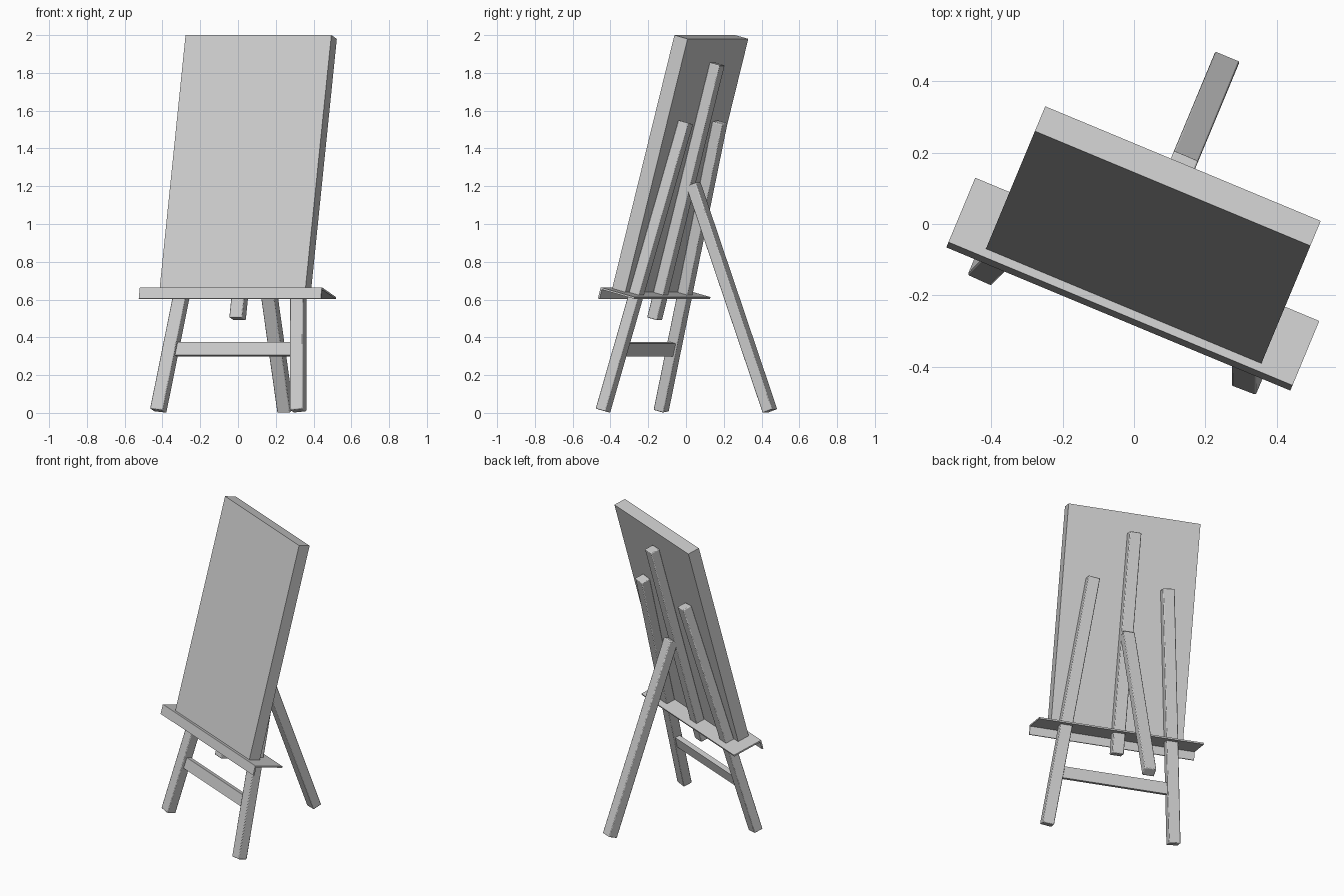
import bpy, bmesh
from math import radians, sin
from mathutils import Matrix, Vector

cube = bpy.data.objects.get("Cube")
if cube:
    bpy.data.objects.remove(cube, do_unlink=True)

grey = bpy.data.materials.new("light_grey")
grey.use_nodes = True
colour = (0.6, 0.6, 0.6, 1)
grey.diffuse_color = colour
grey.node_tree.nodes["Principled BSDF"].inputs["Base Color"].default_value = colour

# Frames: the turned stand, and the leaning plane of the board's back
TILT = radians(14.9)
STAND = Matrix.Rotation(radians(-22.6), 4, 'Z') @ Matrix.Translation((0.0617, 0, 0))
LEAN = STAND @ Matrix.Translation((0, -0.318, 0)) @ Matrix.Rotation(-TILT, 4, 'X')


def finish(name, bm, frame, bevel):
    bmesh.ops.recalc_face_normals(bm, faces=bm.faces)
    mesh = bpy.data.meshes.new(name)
    bm.to_mesh(mesh)
    bm.free()
    mesh.materials.append(grey)
    obj = bpy.data.objects.new(name, mesh)
    bpy.context.collection.objects.link(obj)
    obj.matrix_world = frame
    if bevel:
        mod = obj.modifiers.new("soft_edges", 'BEVEL')
        mod.width = bevel
        mod.segments = 2
        bpy.ops.object.select_all(action='DESELECT')
        obj.select_set(True)
        bpy.context.view_layer.objects.active = obj
        bpy.ops.object.shade_smooth_by_angle(angle=radians(50))
    return obj


def box(name, low, high, frame, bevel=0):
    low, high = Vector(low), Vector(high)
    bm = bmesh.new()
    place = Matrix.Translation((low + high) / 2) @ Matrix.Diagonal((*(high - low), 1))
    bmesh.ops.create_cube(bm, size=1, matrix=place)
    return finish(name, bm, frame, bevel)


def beam(name, start, end, frame, width=0.074, depth=0.06):
    """Square-cut timber running between two points."""
    start, end = Vector(start), Vector(end)
    along = (end - start).normalized()
    side = Vector((0, 1, 0)).cross(along).normalized()
    turn = Matrix((side, along.cross(side), along)).transposed().to_4x4()
    size = Matrix.Diagonal((width, depth, (end - start).length, 1))
    bm = bmesh.new()
    bmesh.ops.create_cube(bm, size=1,
                          matrix=Matrix.Translation((start + end) / 2) @ turn @ size)
    return finish(name, bm, frame, 0.005)


# Board
box("board", (-0.418, -0.078, 0.655), (0.418, 0, 2.049), LEAN)

# Ledge with a front lip hanging down, extruded from an angled profile
profile = [(-0.102, 0.661), (0.1, 0.661), (0.1, 0.651),
           (-0.092, 0.651), (-0.092, 0.599), (-0.102, 0.599)]
bm = bmesh.new()
end_face = bm.faces.new([bm.verts.new((-0.522, y, z)) for y, z in profile])
grown = bmesh.ops.extrude_face_region(bm, geom=[end_face])
bmesh.ops.translate(bm, vec=(1.044, 0, 0),
                    verts=[g for g in grown["geom"] if isinstance(g, bmesh.types.BMVert)])
finish("ledge", bm, LEAN, 0)

# Splayed front legs
for name, s in (("right_front_leg", -1), ("left_front_leg", 1)):
    beam(name, (s * 0.401, 0.03, 0.02), (s * 0.236, 0.03, 1.6), LEAN)

# Centre rail and cross bar
beam("centre_rail", (0, 0.03, 0.523), (0, 0.03, 1.92), LEAN)
box("cross_bar", (-0.36, 0.018, 0.321), (0.36, 0.05, 0.393), LEAN)

# Rear prop leg
beam("rear_leg", (0, 0.507, 0.0103), (0, 0.068, 1.21), STAND)
